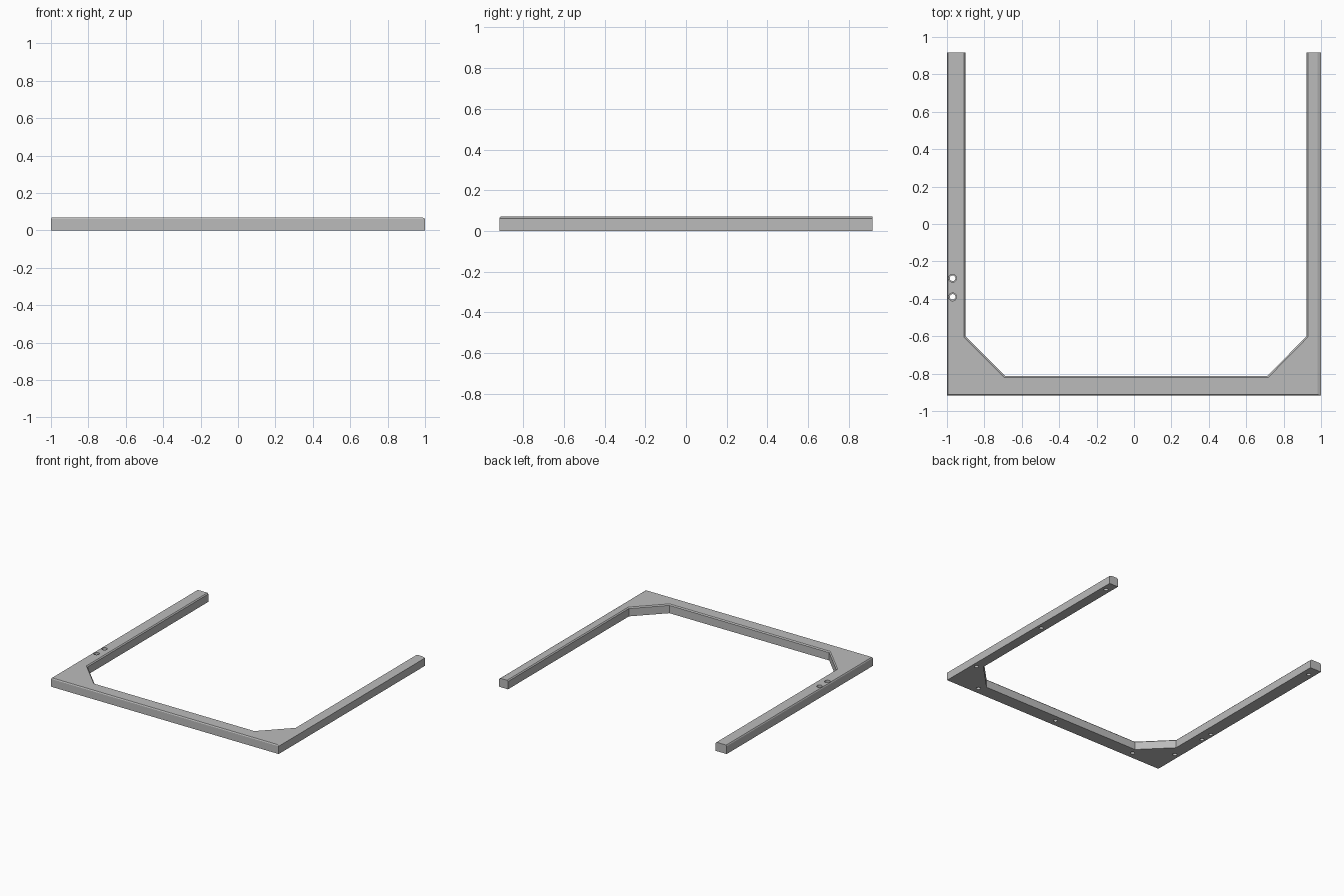
import bpy, bmesh, math

cube = bpy.data.objects.get("Cube")
if cube:
    bpy.data.objects.remove(cube)

HEIGHT, CHAMFER, END = 0.07, 0.008, 0.917

grey = bpy.data.materials.new("mid grey")
grey.use_nodes = True
colour = (0.5, 0.5, 0.5, 1)
grey.diffuse_color = colour
grey.node_tree.nodes["Principled BSDF"].inputs["Base Color"].default_value = colour


def make_object(name, bm):
    bmesh.ops.recalc_face_normals(bm, faces=bm.faces)
    mesh = bpy.data.meshes.new(name)
    bm.to_mesh(mesh)
    bm.free()
    mesh.materials.append(grey)
    obj = bpy.data.objects.new(name, mesh)
    bpy.context.collection.objects.link(obj)
    return obj


def loft(bm, rings):
    """Skin a stack of closed rings and cap both ends."""
    loops = [[bm.verts.new(p) for p in ring] for ring in rings]
    for low, high in zip(loops, loops[1:]):
        for i in range(len(low)):
            j = (i + 1) % len(low)
            bm.faces.new((low[i], low[j], high[j], high[i]))
    bm.faces.new(loops[0][::-1])
    bm.faces.new(loops[-1])


def bore(bm, x, y, profile, sides=24):
    """Round cutter from (height, radius) pairs."""
    angles = [math.tau * i / sides for i in range(sides)]
    loft(bm, [[(x + r * math.cos(a), y + r * math.sin(a), z) for a in angles]
              for z, r in profile])


# U-shaped frame with gusseted corners and chamfered top edges
outline = [(-1, -END), (1, -END), (1, END), (0.922, END), (0.922, -0.6),
           (0.714, -0.812), (-0.69, -0.812), (-0.902, -0.6), (-0.902, END), (-1, END)]
top = [(-0.995, -0.912), (0.982, -0.912), (0.982, END), (0.93, END), (0.93, -0.604),
       (0.718, -0.82), (-0.694, -0.82), (-0.91, -0.604), (-0.91, END), (-0.995, END)]
bm = bmesh.new()
loft(bm, [[(x, y, 0) for x, y in outline],
          [(x, y, HEIGHT - CHAMFER) for x, y in outline],
          [(x, y, HEIGHT) for x, y in top]])
frame = make_object("frame", bm)

# Blind screw holes underneath and a stepped pair right through one arm
blind = [(-0.01, 0.016), (0.035, 0.016)]
stepped = [(-0.01, 0.015), (0.03, 0.015), (0.03, 0.021), (0.08, 0.021)]
bm = bmesh.new()
for y in (-0.63, 0.1, 0.83):
    bore(bm, 0.963, y, blind)
for x in (-0.71, 0.02, 0.75):
    bore(bm, x, -0.862, blind)
for y in (-0.68, 0.83):
    bore(bm, -0.957, y, blind)
for y in (-0.39, -0.29):
    bore(bm, -0.97, y, stepped)
cutter = make_object("hole_cutter", bm)
cutter.hide_render = True

# Cut the holes, then discard the cutter
cut = frame.modifiers.new("holes", 'BOOLEAN')
cut.operation = 'DIFFERENCE'
cut.solver = 'EXACT'
cut.object = cutter
bpy.context.view_layer.objects.active = frame
frame.select_set(True)
bpy.ops.object.modifier_apply(modifier=cut.name)
bpy.data.objects.remove(cutter)
bpy.ops.object.shade_smooth_by_angle(angle=math.radians(20))
